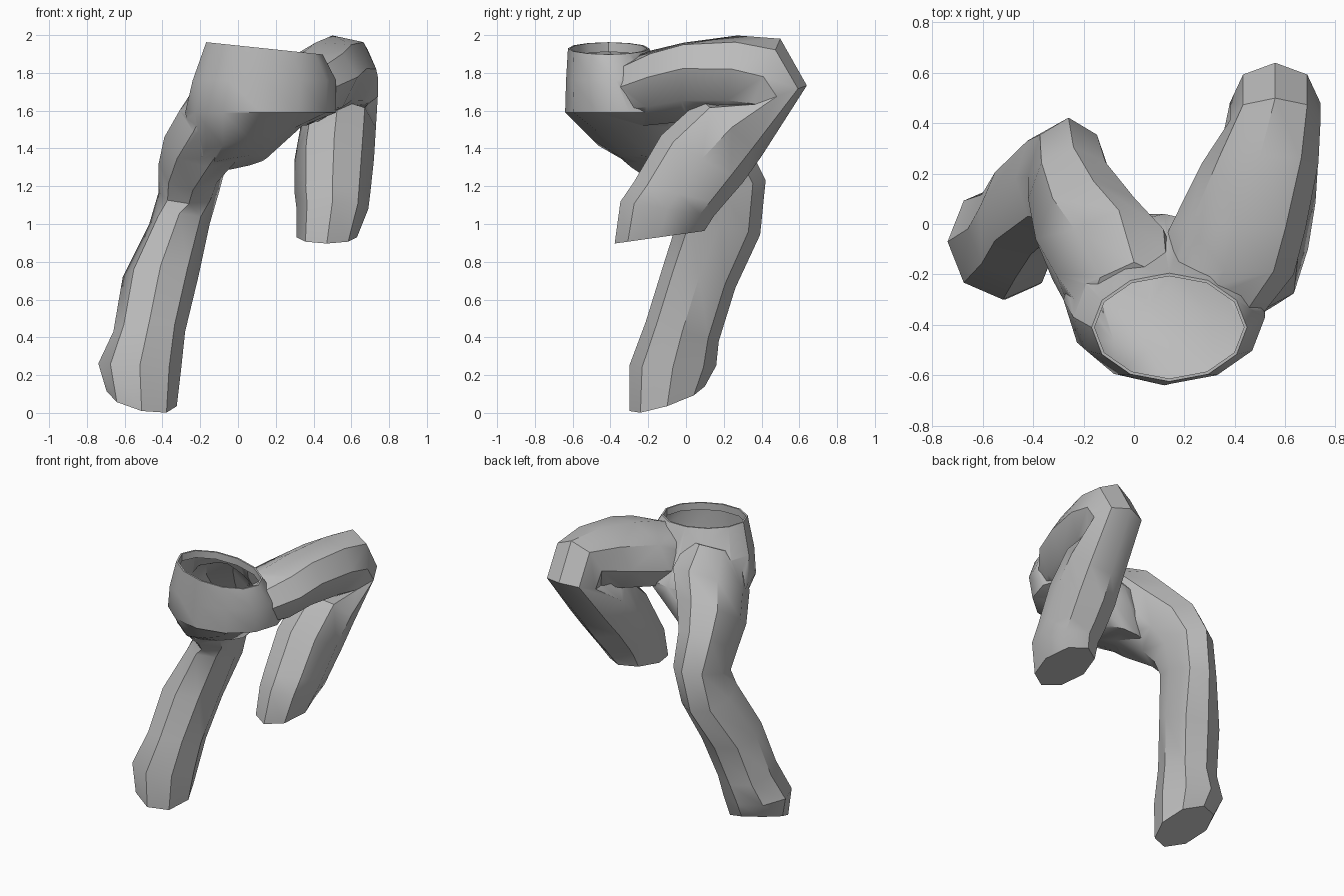
import bpy, bmesh, math
from mathutils import Vector

old = bpy.data.objects.get("Cube")
if old:
    bpy.data.objects.remove(old, do_unlink=True)

# One plain cloth colour
cloth = bpy.data.materials.new("grey cloth")
cloth.use_nodes = True
GREY = (0.5, 0.5, 0.5, 1.0)
cloth.diffuse_color = GREY
cloth.node_tree.nodes["Principled BSDF"].inputs["Base Color"].default_value = GREY


def loft(name, rings, sides):
    """Closed tube through rings of (x, y, z, half width, half depth, pitch, roll)."""
    bm = bmesh.new()
    loops = []
    for x, y, z, ru, rv, pitch, roll in rings:
        p, r = math.radians(pitch), math.radians(roll)
        u = Vector((math.cos(r), 0, math.sin(r))) * ru
        v = Vector((0, math.cos(p), math.sin(p))) * rv
        loops.append([bm.verts.new(Vector((x, y, z))
                                   + u * math.cos(2 * math.pi * i / sides)
                                   + v * math.sin(2 * math.pi * i / sides))
                      for i in range(sides)])
    for a, b in zip(loops, loops[1:]):
        for i in range(sides):
            j = (i + 1) % sides
            bm.faces.new((a[i], a[j], b[j], b[i]))
    bm.faces.new(loops[0])
    bm.faces.new(loops[-1])
    bmesh.ops.recalc_face_normals(bm, faces=bm.faces)
    mesh = bpy.data.meshes.new(name)
    bm.to_mesh(mesh)
    bm.free()
    mesh.materials.append(cloth)
    ob = bpy.data.objects.new(name, mesh)
    bpy.context.collection.objects.link(ob)
    return ob


# Seat, from the waist down
WAIST = Vector((0.14, -0.41, 1.93))
trousers = loft("trousers", [
    (*WAIST, 0.31, 0.215, 0, -6),
    (0.14, -0.37, 1.76, 0.38, 0.265, 0, 0),
    (0.12, -0.30, 1.59, 0.40, 0.34, 0, 0),
    (0.06, -0.23, 1.45, 0.29, 0.27, 0, 14),
    (-0.03, -0.17, 1.32, 0.19, 0.17, -10, 10),
], 12)

# Standing leg: thigh slopes back to the knee, shin drops forward to the hem
right_leg = loft("right_leg", [
    (0.00, -0.36, 1.76, 0.19, 0.23, 25, 0),
    (-0.06, -0.20, 1.60, 0.25, 0.30, 32, 0),
    (-0.16, -0.06, 1.46, 0.23, 0.28, 35, 0),
    (-0.24, 0.10, 1.32, 0.18, 0.25, 35, 0),
    (-0.26, 0.19, 1.17, 0.16, 0.24, 15, 0),
    (-0.31, 0.18, 1.00, 0.16, 0.22, -15, 0),
    (-0.41, 0.07, 0.72, 0.20, 0.20, -17, 0),
    (-0.47, -0.02, 0.43, 0.19, 0.20, -15, 0),
    (-0.52, -0.07, 0.25, 0.22, 0.23, 0, -3),
    (-0.51, -0.10, 0.075, 0.19, 0.21, 18, -12),
], 8)

# Raised leg: level thigh, sharply folded knee, shin tucked underneath
left_leg = loft("left_leg", [
    (0.26, -0.42, 1.70, 0.20, 0.14, 85, 0),
    (0.36, -0.20, 1.72, 0.28, 0.20, 85, 12),
    (0.41, -0.02, 1.75, 0.28, 0.21, 88, 15),
    (0.50, 0.24, 1.78, 0.235, 0.22, 82, 10),
    (0.56, 0.41, 1.78, 0.18, 0.22, 66, 0),
    (0.56, 0.48, 1.675, 0.18, 0.17, 20, 0),
    (0.53, 0.24, 1.51, 0.20, 0.22, -43, 0),
    (0.51, 0.085, 1.345, 0.21, 0.25, -30, 0),
    (0.50, -0.04, 1.16, 0.20, 0.245, -14, 0),
    (0.50, -0.10, 1.08, 0.19, 0.25, -9, 0),
    (0.47, -0.14, 0.93, 0.16, 0.24, 8, 0),
], 8)

# Weld both legs to the seat
bpy.context.view_layer.objects.active = trousers
for leg in (right_leg, left_leg):
    mod = trousers.modifiers.new("weld", "BOOLEAN")
    mod.operation = "UNION"
    mod.solver = "EXACT"
    mod.use_self = True
    mod.object = leg
    bpy.ops.object.modifier_apply(modifier=mod.name)
    bpy.data.objects.remove(leg, do_unlink=True)

# Open the waist with a thin turned-in rim
bm = bmesh.new()
bm.from_mesh(trousers.data)
cap = [f for f in bm.faces
       if f.normal.z > 0.9 and (f.calc_center_median() - WAIST).length < 0.06]
bmesh.ops.inset_region(bm, faces=cap, thickness=0.012)
inner = bmesh.ops.extrude_face_region(bm, geom=cap)["geom"]
bmesh.ops.translate(bm, vec=(0, 0, -0.05),
                    verts=[g for g in inner if isinstance(g, bmesh.types.BMVert)])
floor = [g for g in inner if isinstance(g, bmesh.types.BMFace)]
bmesh.ops.delete(bm, geom=floor + [f for f in cap if f.is_valid], context="FACES")
bm.to_mesh(trousers.data)
bm.free()

# Soft shading with crisp folds
bpy.ops.object.select_all(action="DESELECT")
trousers.select_set(True)
bpy.ops.object.shade_smooth_by_angle(angle=math.radians(40))
